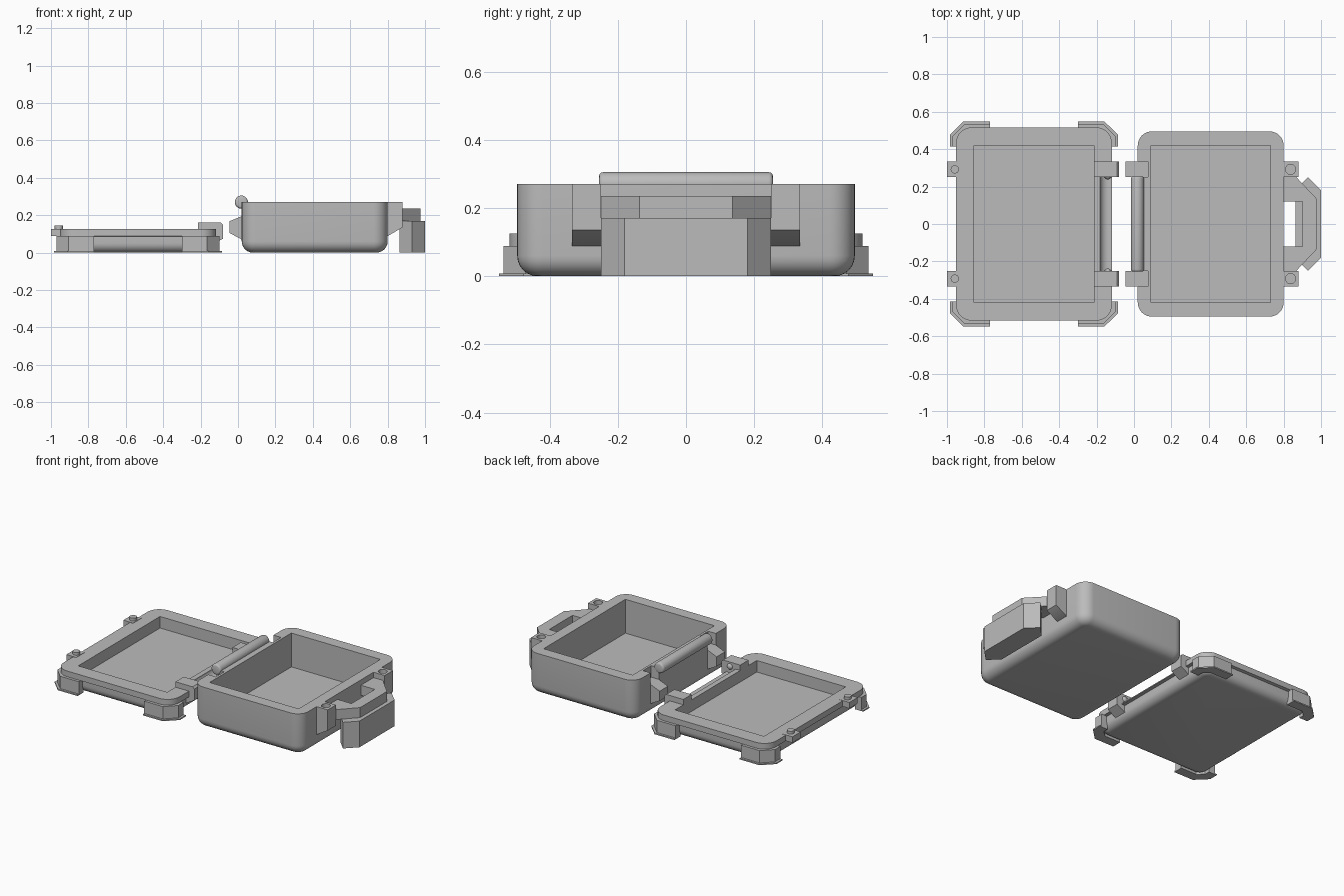
import bpy
import bmesh
from math import cos, sin, pi, radians
from mathutils import Matrix, Vector

if "Cube" in bpy.data.objects:
    bpy.data.objects.remove(bpy.data.objects["Cube"])

grey = bpy.data.materials.new("plain grey")
grey.use_nodes = True
grey.diffuse_color = (0.5, 0.5, 0.5, 1)
grey.node_tree.nodes["Principled BSDF"].inputs["Base Color"].default_value = (0.5, 0.5, 0.5, 1)


def finish(name, bm, smooth=False):
    bmesh.ops.recalc_face_normals(bm, faces=bm.faces[:])
    mesh = bpy.data.meshes.new(name)
    bm.to_mesh(mesh)
    bm.free()
    mesh.materials.append(grey)
    obj = bpy.data.objects.new(name, mesh)
    bpy.context.collection.objects.link(obj)
    if smooth:
        smooth_edges(obj)
    return obj


def smooth_edges(obj):
    bpy.ops.object.select_all(action='DESELECT')
    obj.select_set(True)
    bpy.context.view_layer.objects.active = obj
    bpy.ops.object.shade_smooth_by_angle(angle=radians(35))


def prism(name, points, axis, lo, hi):
    """Extrude an outline along y (points are x, z) or z (points are x, y)."""
    bm = bmesh.new()
    put = (lambda a, b: (a, lo, b)) if axis == 'y' else (lambda a, b: (a, b, lo))
    face = bm.faces.new([bm.verts.new(put(a, b)) for a, b in points])
    new = bmesh.ops.extrude_face_region(bm, geom=[face])["geom"]
    step = Vector((0, hi - lo, 0)) if axis == 'y' else Vector((0, 0, hi - lo))
    bmesh.ops.translate(bm, vec=step, verts=[v for v in new if isinstance(v, bmesh.types.BMVert)])
    return finish(name, bm)


def block(name, x0, x1, y0, y1, z0, z1):
    return prism(name, [(x0, y0), (x1, y0), (x1, y1), (x0, y1)], 'z', z0, z1)


def cylinder(name, centre, radius, length, axis='z'):
    bm = bmesh.new()
    turn = Matrix.Rotation(pi / 2, 4, 'X') if axis == 'y' else Matrix()
    bmesh.ops.create_cone(bm, cap_ends=True, segments=32, radius1=radius, radius2=radius,
                          depth=length, matrix=Matrix.Translation(centre) @ turn)
    return finish(name, bm, True)


def tray(name, cx, half_x, half_y, radius, rings):
    """Rounded rectangle lofted through (inset, height) rings."""
    bm = bmesh.new()
    loops = []
    for inset, z in rings:
        r = radius - inset
        loop = []
        for corner, (sx, sy) in enumerate([(1, 1), (-1, 1), (-1, -1), (1, -1)]):
            for k in range(9):
                a = (corner + k / 8) * pi / 2
                loop.append(bm.verts.new((cx + sx * (half_x - radius) + r * cos(a),
                                          sy * (half_y - radius) + r * sin(a), z)))
        loops.append(loop)
    for low, high in zip(loops, loops[1:]):
        for i in range(len(low)):
            j = (i + 1) % len(low)
            bm.faces.new((low[i], low[j], high[j], high[i]))
    bm.faces.new(loops[0][::-1])
    bm.faces.new(loops[-1])
    return finish(name, bm)


def cut(obj, cutters):
    for c in cutters:
        c.hide_render = True
        mod = obj.modifiers.new("cut", 'BOOLEAN')
        mod.operation = 'DIFFERENCE'
        mod.solver = 'EXACT'
        mod.object = c
    bpy.context.view_layer.update()
    graph = bpy.context.evaluated_depsgraph_get()
    mesh = bpy.data.meshes.new_from_object(obj.evaluated_get(graph))
    obj.modifiers.clear()
    obj.data = mesh
    for c in cutters:
        bpy.data.objects.remove(c)
    smooth_edges(obj)


def fillet(r, base_inset=0):
    steps = [k / 6 * pi / 2 for k in range(7)]
    return [(base_inset + r * (1 - sin(a)), r * (1 - cos(a))) for a in steps]


SIDES = (-1, 1)
TAB_IN, TAB_OUT = 0.25, 0.335


def span(s, a=TAB_IN, b=TAB_OUT):
    return sorted((s * a, s * b))


# Box base with its cavity and the notches above the hinge arms
base = tray("box_base", 0.41, 0.39, 0.495, 0.075, fillet(0.06) + [(0, 0.27)])
cut(base, [block("cavity_cutter", 0.09, 0.73, -0.42, 0.42, 0.05, 0.4)]
    + [block("notch_cutter", -0.1, 0.075, *span(s), 0.195, 0.4) for s in SIDES])

# Lid: filleted panel under a wider rim flange
lid = tray("lid", -0.535, 0.417, 0.517, 0.085,
           fillet(0.05, 0.02) + [(0.02, 0.085), (0, 0.088), (0, 0.125)])
cut(lid, [block("lid_cavity_cutter", -0.855, -0.215, -0.42, 0.42, 0.05, 0.4),
          cylinder("groove_cutter", (-0.14, 0, 0.13), 0.042, 0.5, 'y')])

# Hinge rod with domed ends
bm = bmesh.new()
bmesh.ops.create_cone(bm, cap_ends=True, segments=32, radius1=0.035, radius2=0.035, depth=0.51,
                      matrix=Matrix.Translation((0.018, 0, 0.27)) @ Matrix.Rotation(pi / 2, 4, 'X'))
ends = [e for e in bm.edges if abs(e.verts[0].co.y - e.verts[1].co.y) < 0.001]
bmesh.ops.bevel(bm, geom=ends, offset=0.012, segments=3, profile=0.5, affect='EDGES')
finish("hinge_rod", bm, True)

for s in SIDES:
    side = "left" if s > 0 else "right"
    y0, y1 = span(s)
    # Hinge arms on the base and on the lid
    prism("base_hinge_arm_" + side, [(-0.045, 0.168), (0.02, 0.195), (0.075, 0.195), (0.075, 0.07),
                                     (0.02, 0.07), (-0.045, 0.105)], 'y', y0, y1)
    prism("lid_hinge_arm_" + side, [(-0.215, 0.16), (-0.092, 0.16), (-0.08, 0.148), (-0.08, 0.075),
                                    (-0.14, 0.04), (-0.215, 0.06)], 'y', y0, y1)
    # Small detent bumps at the ends of the groove
    bm = bmesh.new()
    bmesh.ops.create_uvsphere(bm, u_segments=16, v_segments=8, radius=0.022,
                              matrix=Matrix.Translation((-0.14, s * 0.26, 0.13)))
    finish("hinge_bump_" + side, bm, True)

    # Latch tabs: socket on the base, pin on the lid
    tab = prism("base_latch_tab_" + side, [(0.79, 0.27), (0.88, 0.27), (0.88, 0.135),
                                           (0.80, 0.088), (0.79, 0.088)], 'y', y0, y1)
    cut(tab, [cylinder("socket_cutter", (0.837, s * 0.292, 0.27), 0.027, 0.1)])
    block("lid_latch_tab_" + side, -1.0, -0.93, y0, y1, 0.088, 0.127)
    cylinder("latch_pin_" + side, (-0.958, s * 0.292, 0.125), 0.022, 0.04)

# Carrying loop and the hanging grip plate
half_loop = [(0.79, 0.12), (0.79, 0.25), (0.868, 0.25), (0.975, 0.137)]
inner = [(0.90, -0.12), (0.90, 0.12)]
outer = half_loop + [(x, -y) for x, y in reversed(half_loop)]
prism("handle_loop", outer + inner, 'z', 0.17, 0.235)
half_grip = [(0.863, 0.182), (0.93, 0.25), (1.0, 0.18)]
prism("handle_grip", half_grip + [(x, -y) for x, y in reversed(half_grip)], 'z', 0, 0.17)

# Corner feet of the lid, each with a thin flared lip
foot = [(0.235, 0.535), (0.37, 0.535), (0.435, 0.47), (0.435, 0.415),
        (0.39, 0.415), (0.39, 0.45), (0.35, 0.485), (0.235, 0.485)]
lip = [(0.235, 0.548), (0.377, 0.548), (0.45, 0.476), (0.45, 0.415)] + foot[4:]
for sx in SIDES:
    for sy in SIDES:
        where = ("back_" if sy > 0 else "front_") + ("inner" if sx > 0 else "outer")
        for name, shape, top in (("corner_foot_", foot, 0.088), ("foot_lip_", lip, 0.008)):
            prism(name + where, [(-0.535 + sx * x, sy * y) for x, y in shape], 'z', 0, top)
